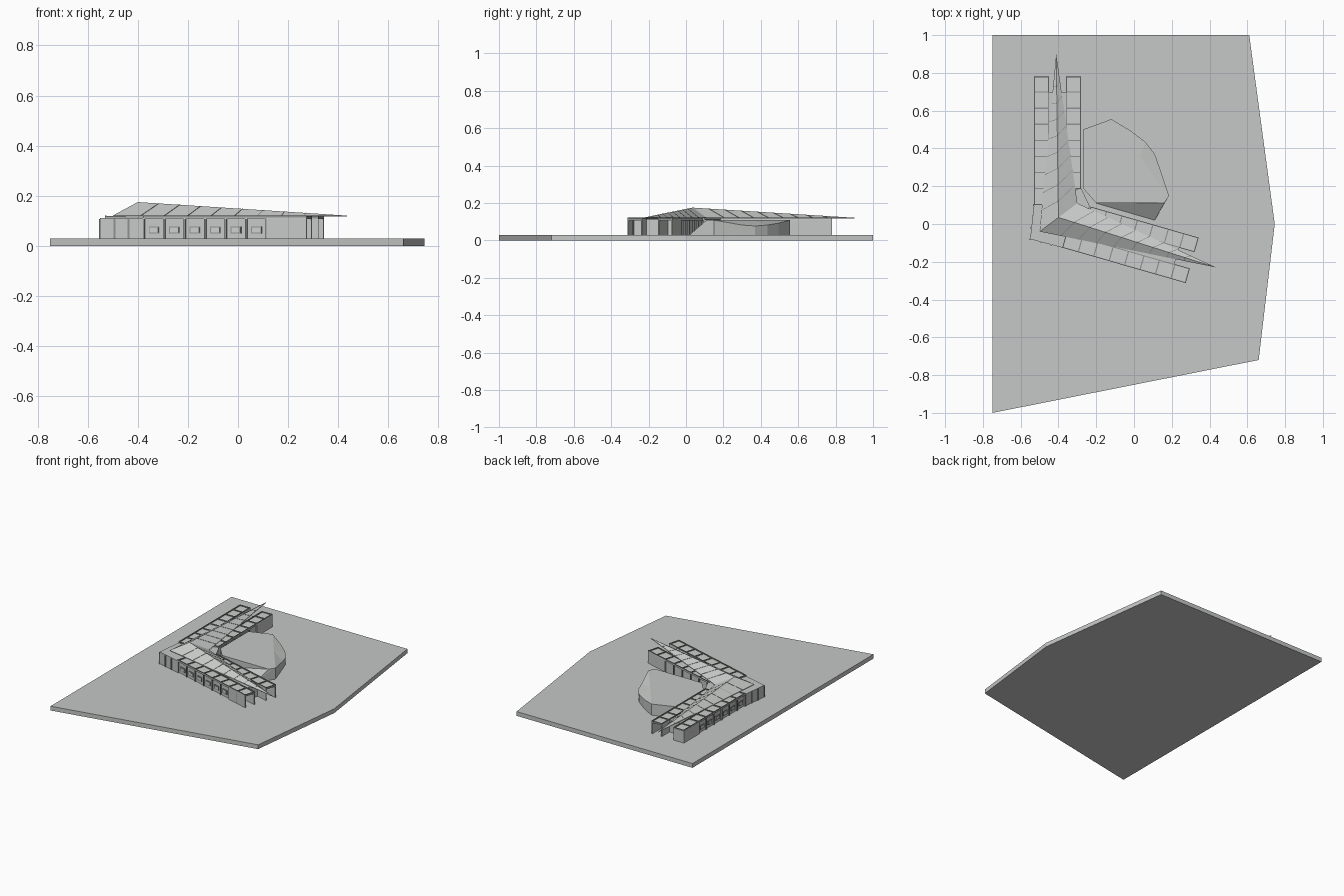
import bpy, bmesh, math
from mathutils import Vector, Matrix

cube = bpy.data.objects.get("Cube")
if cube:
    bpy.data.objects.remove(cube)


def material(name, r, g, b):
    m = bpy.data.materials.new(name)
    m.use_nodes = True
    m.diffuse_color = (r, g, b, 1)
    m.node_tree.nodes["Principled BSDF"].inputs["Base Color"].default_value = (r, g, b, 1)
    return m


CONCRETE = material("pale concrete", 0.56, 0.58, 0.565)
PANEL = material("roof panel", 0.6, 0.62, 0.605)
FRAME = material("grey frame", 0.28, 0.29, 0.285)
GROUND, TOP = 0.03, 0.114


def finish(name, bm, mat, normals=True):
    if normals:
        bmesh.ops.recalc_face_normals(bm, faces=bm.faces)
    mesh = bpy.data.meshes.new(name)
    bm.to_mesh(mesh)
    bm.free()
    mesh.materials.append(mat)
    ob = bpy.data.objects.new(name, mesh)
    bpy.context.collection.objects.link(ob)
    return ob


def prism(name, outline, z0, z1, mat):
    bm = bmesh.new()
    face = bm.faces.new([bm.verts.new((x, y, z0)) for x, y in outline])
    up = bmesh.ops.extrude_face_region(bm, geom=[face])["geom"]
    verts = [v for v in up if isinstance(v, bmesh.types.BMVert)]
    bmesh.ops.translate(bm, vec=(0, 0, z1 - z0), verts=verts)
    return finish(name, bm, mat)


def add_box(bm, lo, hi):
    lo, hi = Vector(lo), Vector(hi)
    mat = Matrix.Translation((lo + hi) / 2) @ Matrix.Diagonal((*(hi - lo), 1))
    bmesh.ops.create_cube(bm, size=1, matrix=mat)


def boxes(name, frame, parts, mat):
    bm = bmesh.new()
    for lo, hi in parts:
        add_box(bm, lo, hi)
    bmesh.ops.transform(bm, matrix=frame, verts=bm.verts)
    return finish(name, bm, mat)


def wing_frame(x, y, angle, flip):
    """Local axes: along the wing, inward across the wing, up."""
    u = Vector((math.cos(angle), math.sin(angle), 0))
    v = Vector((-u.y, u.x, 0)) * flip
    return Matrix(((u.x, v.x, 0, x), (u.y, v.y, 0, y), (0, 0, 1, 0), (0, 0, 0, 1)))


# Ground slab
prism("ground_slab", [(-0.75, -1), (0.66, -0.72), (0.745, 0), (0.61, 1), (-0.75, 1)],
      0, GROUND, CONCRETE)

# Two wings around a corner hub
BAY, LENGTH, WIDTH, STRIP = 0.085, 0.68, 0.25, 0.08
WINGS = {"north_wing": (wing_frame(-0.53, 0.10, math.pi / 2, -1), LENGTH),
         "east_wing": (wing_frame(-0.38, -0.125, math.radians(-16), 1), LENGTH - BAY)}

for name, (frame, outer_end) in WINGS.items():
    inner = WIDTH - STRIP
    boxes(name + "_walls", frame, [
        ((0, 0.008, GROUND), (outer_end, STRIP, 0.108)),
        ((0, STRIP, GROUND), (LENGTH - BAY, inner, TOP)),
        ((BAY, inner, GROUND), (LENGTH - 2 * BAY, WIDTH - 0.008, 0.108))], CONCRETE)

    # Fin walls past the ends
    boxes(name + "_fins", frame, [
        ((LENGTH - 2 * BAY, v, GROUND), (LENGTH, v + 0.006, 0.108))
        for v in (0, STRIP - 0.006, inner, WIDTH - 0.006)], CONCRETE)

    # Flat roof strips with raised ribs
    panels, rails = [], []
    for v0, start in ((0, 0), (inner, 1)):
        v1 = v0 + STRIP
        panels.append(((start * BAY, v0, 0.107), (LENGTH, v1, TOP)))
        for v in (v0, v1 - 0.005):
            rails.append(((start * BAY, v, 0.11), (LENGTH, v + 0.005, 0.121)))
        for i in range(start, 9):
            u = min(i * BAY, LENGTH - 0.006)
            rails.append(((u, v0, 0.11), (u + 0.006, v1, 0.12)))
    boxes(name + "_roof_strips", frame, panels, PANEL)
    boxes(name + "_roof_ribs", frame, rails, FRAME)

    # Pilasters on both long sides
    posts = []
    for i in range(8):
        u = i * BAY
        posts.append(((u, 0, GROUND), (u + 0.007, 0.012, 0.108)))
        if 0 < i < 7:
            posts.append(((u, WIDTH - 0.012, GROUND), (u + 0.007, WIDTH, 0.108)))
    boxes(name + "_pilasters", frame, posts, FRAME)

    # Small framed windows, one per bay
    trim, glass = [], []
    for i in range(6):
        c = (i + 0.54) * BAY
        trim.append(((c - 0.022, 0.003, 0.05), (c + 0.022, 0.01, 0.078)))
        glass.append(((c - 0.018, 0.001, 0.054), (c + 0.018, 0.008, 0.074)))
    boxes(name + "_window_frames", frame, trim, FRAME)
    boxes(name + "_window_panes", frame, glass, PANEL)

# Corner hub joining the wings
hub = [(-0.53, 0.10), (-0.55, -0.08), (-0.38, -0.125), (-0.234, 0.093), (-0.28, 0.19)]
prism("corner_hub", hub, GROUND, 0.112, CONCRETE)
hub_posts = []
for (ax, ay), (bx, by) in zip(hub[:2], hub[1:3]):
    for t in (0.0, 0.33, 0.66):
        x, y = ax + (bx - ax) * t, ay + (by - ay) * t
        hub_posts.append(((x - 0.004, y - 0.004, GROUND), (x + 0.004, y + 0.004, 0.108)))
boxes("hub_pilasters", Matrix(), hub_posts, FRAME)

# Folded pitched roof: one peak, two long pointed ends
peak, west, east = (Vector(p) for p in ((-0.40, 0.035, 0.175), (-0.5, -0.04, 0.121), (-0.3, 0.11, 0.121)))
tips = [Vector((-0.412, 0.90, 0.121)), Vector((0.435, -0.23, 0.121))]
bm = bmesh.new()
p, w, e, a, b = (bm.verts.new(q) for q in (peak, west, east, *tips))
for tri in ((p, a, w), (p, e, a), (p, w, b), (p, b, e)):
    bm.faces.new(tri)
roof = finish("pitched_roof", bm, PANEL, normals=False)
solid = roof.modifiers.new("thickness", "SOLIDIFY")
solid.thickness, solid.offset = 0.004, -1

# Thin seams across the pitched roof
bm = bmesh.new()
for tip in tips:
    for side in (west, east):
        for i in range(1, 9):
            t = i * 0.1
            lo, hi = side.lerp(tip, t + 0.02), peak.lerp(tip, t)
            d = hi - lo
            m = Matrix.Translation((lo + hi) / 2) @ d.to_track_quat("X", "Z").to_matrix().to_4x4()
            bmesh.ops.create_cube(bm, size=1, matrix=m @ Matrix.Diagonal((d.length, 0.003, 0.002, 1)))
finish("roof_seams", bm, FRAME)

# Faceted hall with a sloping fan-shaped roof edge
H = 0.108
rim = [(-0.27, 0.19, H), (-0.27, 0.5, H), (-0.12, 0.555, H),
       (-0.02, 0.495, 0.092), (0.06, 0.435, 0.082), (0.11, 0.37, 0.077),
       (0.135, 0.30, 0.082), (0.185, 0.15, H), (0.16, 0.11, H), (-0.2, 0.11, H)]
bm = bmesh.new()
top = [bm.verts.new(q) for q in rim]
low = [bm.verts.new((x, y, GROUND)) for x, y, z in rim]
low[8].co = (0.11, 0.02, GROUND)
mid = bm.verts.new((0.03, 0.353, H))
n = len(rim)
for i in range(n):
    j = (i + 1) % n
    bm.faces.new((top[i], low[i], low[j]))
    bm.faces.new((top[i], low[j], top[j]))
    if 2 <= i < 7:
        bm.faces.new((mid, top[i], top[j]))
bm.faces.new(top[:3])
bm.faces.new((top[0], top[2], mid))
bm.faces.new((top[0], mid, top[7]))
bm.faces.new((top[0], top[7], top[8], top[9]))
finish("faceted_hall", bm, CONCRETE)
